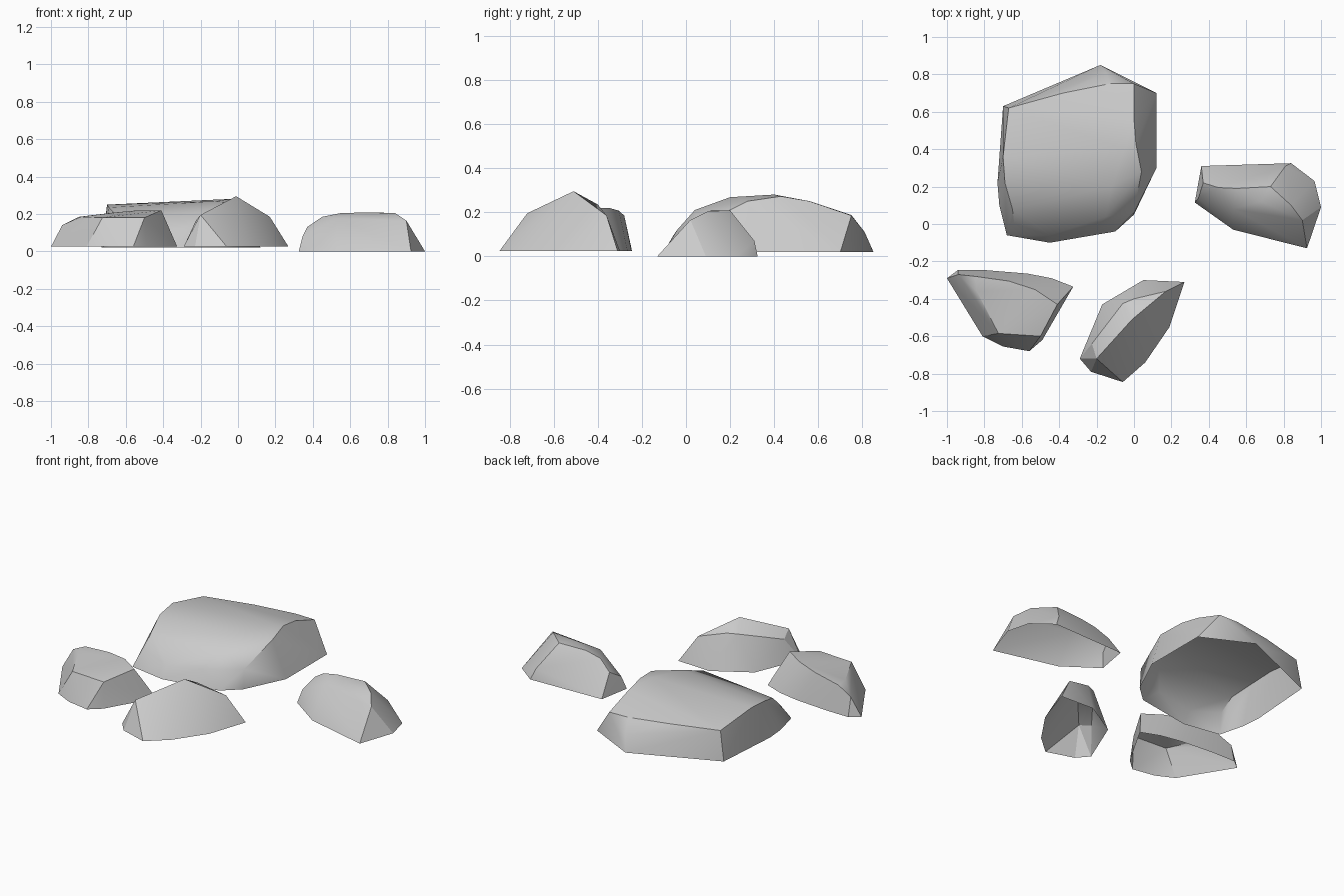
import bpy
import bmesh


def rock(name, base_z, outline, crest):
    """Faceted boulder shell: hull of a ground outline and crest points, open underneath."""
    bm = bmesh.new()
    for x, y in outline:
        bm.verts.new((x, y, base_z))
    for p in crest:
        bm.verts.new(p)
    bmesh.ops.convex_hull(bm, input=bm.verts[:])
    loose = [v for v in bm.verts if not v.link_faces]
    bmesh.ops.delete(bm, geom=loose, context='VERTS')
    under = [f for f in bm.faces if all(v.co.z < base_z + 0.001 for v in f.verts)]
    bmesh.ops.delete(bm, geom=under, context='FACES')
    bmesh.ops.recalc_face_normals(bm, faces=bm.faces[:])
    if sum(f.normal.z * f.calc_area() for f in bm.faces) < 0:
        bmesh.ops.reverse_faces(bm, faces=bm.faces[:])
    mesh = bpy.data.meshes.new(name)
    bm.to_mesh(mesh)
    bm.free()
    obj = bpy.data.objects.new(name, mesh)
    bpy.context.collection.objects.link(obj)
    bpy.ops.object.select_all(action='DESELECT')
    obj.select_set(True)
    bpy.context.view_layer.objects.active = obj
    bpy.ops.object.shade_smooth_by_angle(angle=0.5)
    return obj


# Large arched slab at the back
rock("large_rock", 0.02,
     [(-0.70, 0.63), (-0.73, 0.22), (-0.72, 0.10), (-0.68, -0.06), (-0.45, -0.10),
      (-0.10, -0.04), (0.0, 0.05), (0.12, 0.30), (0.12, 0.70), (-0.18, 0.85)],
     [(-0.67, 0.62, 0.20), (-0.70, 0.36, 0.25), (-0.69, 0.22, 0.235),
      (-0.65, 0.08, 0.19), (-0.64, 0.0, 0.12), (-0.45, -0.06, 0.09),
      (-0.38, 0.70, 0.195), (-0.13, 0.75, 0.187), (-0.15, 0.81, 0.11),
      (0.0, 0.75, 0.185), (0.0, 0.56, 0.25), (0.01, 0.43, 0.272), (0.04, 0.28, 0.25),
      (0.0, 0.06, 0.14), (-0.05, 0.40, 0.28), (-0.12, 0.20, 0.268),
      (-0.15, 0.04, 0.21), (-0.22, -0.04, 0.12)])

# Long low rock on the right
rock("right_rock", 0.0,
     [(0.36, 0.31), (0.84, 0.325), (0.965, 0.23), (1.0, 0.09), (0.925, -0.13),
      (0.53, -0.03), (0.325, 0.115)],
     [(0.345, 0.14, 0.08), (0.37, 0.22, 0.13), (0.45, 0.195, 0.185), (0.55, 0.19, 0.205),
      (0.73, 0.20, 0.208), (0.68, 0.12, 0.208), (0.84, 0.10, 0.205), (0.90, 0.02, 0.165),
      (0.53, 0.08, 0.175), (0.81, 0.31, 0.07)])

# Wedge-shaped rock at the front left
rock("front_left_rock", 0.025,
     [(-1.0, -0.29), (-0.94, -0.245), (-0.79, -0.247), (-0.57, -0.265), (-0.44, -0.29),
      (-0.325, -0.335), (-0.49, -0.62), (-0.56, -0.68), (-0.70, -0.655),
      (-0.81, -0.60), (-0.92, -0.42)],
     [(-0.725, -0.585, 0.18), (-0.50, -0.60, 0.18), (-0.41, -0.43, 0.22),
      (-0.53, -0.35, 0.22), (-0.67, -0.305, 0.207), (-0.85, -0.28, 0.185),
      (-0.94, -0.27, 0.14), (-0.84, -0.36, 0.185), (-0.375, -0.385, 0.13)])

# Pointed rock at the front right
rock("front_right_rock", 0.025,
     [(-0.29, -0.72), (-0.23, -0.79), (-0.06, -0.845), (0.06, -0.74), (0.19, -0.55),
      (0.27, -0.31), (0.05, -0.30), (-0.17, -0.43)],
     [(-0.01, -0.51, 0.295), (-0.20, -0.72, 0.195), (-0.225, -0.64, 0.165),
      (-0.06, -0.425, 0.235), (0.0, -0.40, 0.235), (0.17, -0.36, 0.185)])
